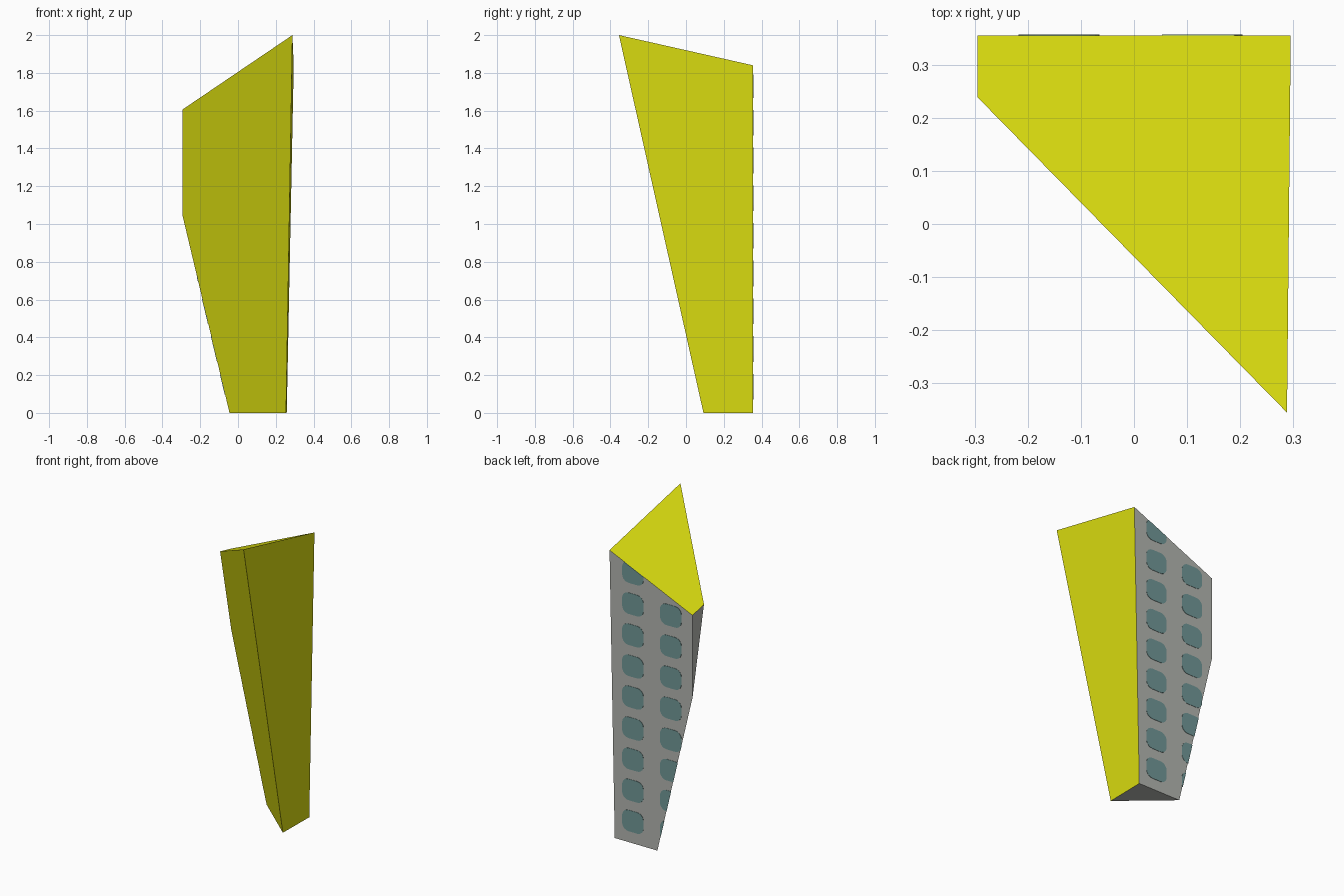
import bpy, bmesh, math
from mathutils import Vector

if "Cube" in bpy.data.objects:
    bpy.data.objects.remove(bpy.data.objects["Cube"])


def material(name, rgb):
    m = bpy.data.materials.new(name)
    m.diffuse_color = (*rgb, 1)
    m.use_nodes = True
    m.node_tree.nodes["Principled BSDF"].inputs["Base Color"].default_value = m.diffuse_color
    return m


YELLOW = material("yellow", (0.70, 0.715, 0.005))
GREY = material("light_grey", (0.456, 0.466, 0.434))
TEAL = material("teal_glass", (0.165, 0.314, 0.309))


def plane(a, b, c):
    """Cutting plane through three points, normal facing away from the core."""
    a, b, c = Vector(a), Vector(b), Vector(c)
    n = (b - a).cross(c - a).normalized()
    if n.dot(Vector((0.1, 0.25, 0.8)) - a) > 0:
        n = -n
    return a, n


BACK = 0.355
PEAK = (0.288, -0.355, 2.0)
BACK_TOP = (0.295, BACK, 1.84)
LEFT_TOP = (-0.295, 0.24, 1.605)

TOP = plane(PEAK, BACK_TOP, LEFT_TOP)
FRONT = plane(PEAK, (-0.045, BACK, 0), (-0.295, BACK, 1.05))
RIGHT = plane(PEAK, BACK_TOP, (0.258, BACK, 0))


def cut(bm, planes):
    """Slice off everything outside each plane and cap the opening."""
    for co, no in planes:
        bmesh.ops.bisect_plane(bm, geom=bm.verts[:] + bm.edges[:] + bm.faces[:],
                               plane_co=co, plane_no=no, clear_outer=True)
        bmesh.ops.holes_fill(bm, edges=[e for e in bm.edges if e.is_boundary])
    bmesh.ops.recalc_face_normals(bm, faces=bm.faces[:])


def finish(bm, name, mats):
    me = bpy.data.meshes.new(name)
    bm.to_mesh(me)
    bm.free()
    for m in mats:
        me.materials.append(m)
    ob = bpy.data.objects.new(name, me)
    bpy.context.collection.objects.link(ob)
    return ob


# Tower body: a block trimmed by the sloping roof, front and right planes
bm = bmesh.new()
bmesh.ops.create_cube(bm, size=1)
for v in bm.verts:
    v.co = Vector((-0.295 if v.co.x < 0 else 0.4,
                   BACK if v.co.y > 0 else -0.6,
                   0 if v.co.z < 0 else 2.3))
cut(bm, (TOP, FRONT, RIGHT))
# Roof, front and right side are yellow; back, left and underside are grey
for f in bm.faces:
    if any(f.normal.dot(n) > 0.99 for _, n in (TOP, FRONT, RIGHT)):
        f.material_index = 1
finish(bm, "tower_body", (GREY, YELLOW))


# Rounded windows on the back, trimmed where they meet the roof and front slope
def add_window(name, cx, cz, w=0.152, h=0.136, r=0.045, steps=5):
    bm = bmesh.new()
    ring = []
    for q, (sx, sz) in enumerate(((1, 1), (-1, 1), (-1, -1), (1, -1))):
        for i in range(steps + 1):
            a = (q + i / steps) * math.pi / 2
            ring.append(bm.verts.new((cx + sx * (w / 2 - r) + r * math.cos(a),
                                      BACK - 0.002,
                                      cz + sz * (h / 2 - r) + r * math.sin(a))))
    face = bm.faces.new(ring)
    ext = bmesh.ops.extrude_face_region(bm, geom=[face], use_keep_orig=True)
    for v in ext["geom"]:
        if isinstance(v, bmesh.types.BMVert):
            v.co.y += 0.004
    cut(bm, (TOP, FRONT))
    if bm.faces:
        finish(bm, name, (TEAL,))
    else:
        bm.free()


for col, x in enumerate((0.1285, -0.141)):
    for row in range(9):
        add_window(f"window_{col + 1}_{row + 1}", x, 0.139 + row * 0.1995)
